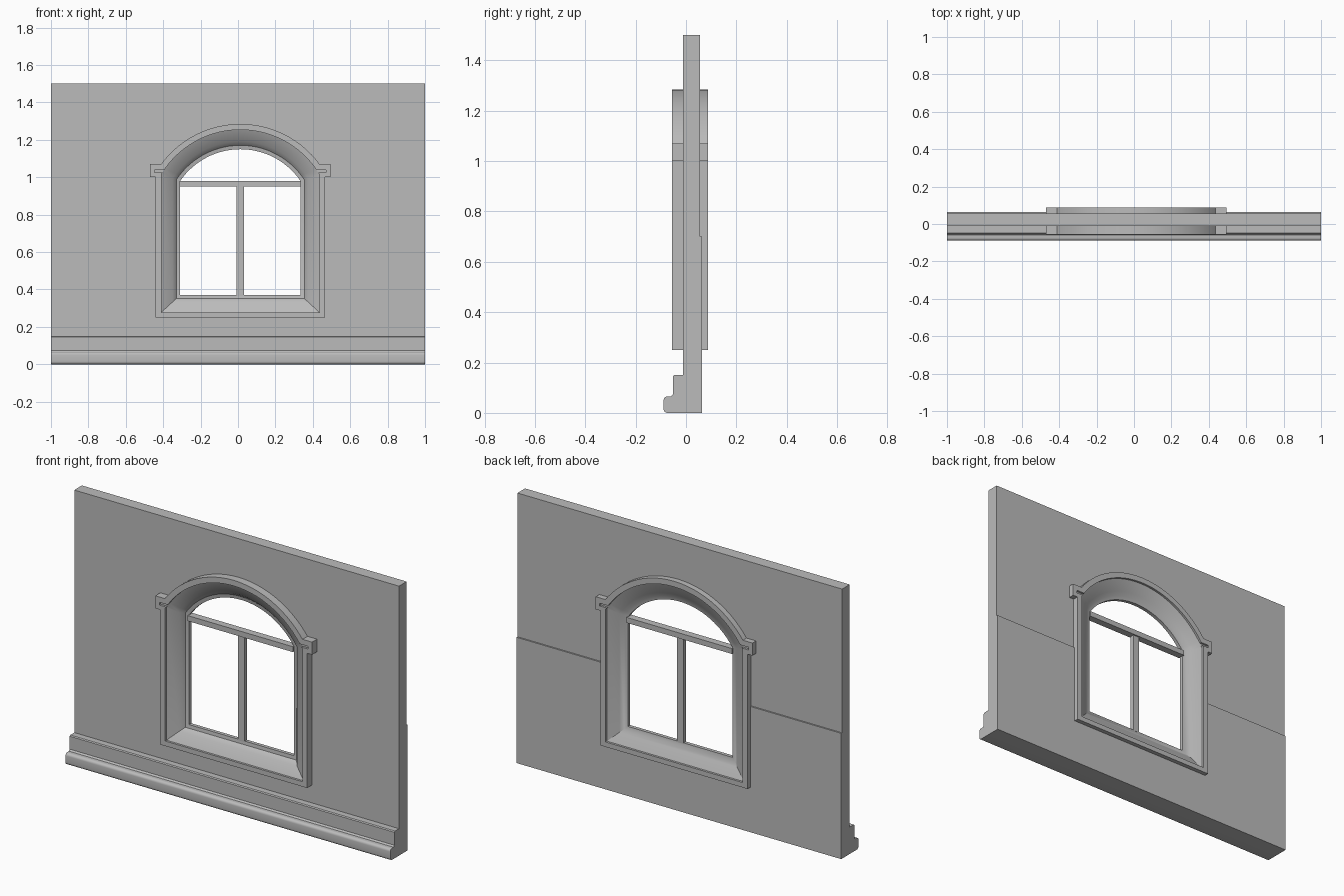
import bpy, bmesh
from math import sin, cos, asin, radians, sqrt

cube = bpy.data.objects.get("Cube")
if cube:
    bpy.data.objects.remove(cube, do_unlink=True)

stone = bpy.data.materials.new("plaster_grey")
stone.use_nodes = True
GREY = (0.5, 0.5, 0.5, 1)
stone.diffuse_color = GREY
stone.node_tree.nodes["Principled BSDF"].inputs["Base Color"].default_value = GREY

CX = 0.0125            # centre line of the window
ARC_Z = 0.76           # shared centre height of all arches
FRONT, BACK = -0.056, 0.087


def finish(name, bm, smooth=False):
    bmesh.ops.recalc_face_normals(bm, faces=bm.faces)
    mesh = bpy.data.meshes.new(name)
    bm.to_mesh(mesh)
    bm.free()
    obj = bpy.data.objects.new(name, mesh)
    bpy.context.collection.objects.link(obj)
    mesh.materials.append(stone)
    if smooth:
        bpy.ops.object.select_all(action="DESELECT")
        obj.select_set(True)
        bpy.context.view_layer.objects.active = obj
        bpy.ops.object.shade_smooth_by_angle(angle=radians(30))
    return obj


def box(name, x0, x1, y0, y1, z0, z1):
    bm = bmesh.new()
    bmesh.ops.create_cube(bm, size=1)
    for v in bm.verts:
        v.co.x = x0 if v.co.x < 0 else x1
        v.co.y = y0 if v.co.y < 0 else y1
        v.co.z = z0 if v.co.z < 0 else z1
    return finish(name, bm)


def loft(name, rings, closed=False, smooth=False):
    """Skin a list of equal rings; either cap the ends or join them up."""
    bm = bmesh.new()
    loops = [[bm.verts.new(p) for p in ring] for ring in rings]
    n = len(loops[0])
    pairs = list(zip(loops, loops[1:]))
    if closed:
        pairs.append((loops[-1], loops[0]))
    else:
        bm.faces.new(loops[0])
        bm.faces.new(loops[-1])
    for a, b in pairs:
        for i in range(n):
            j = (i + 1) % n
            bm.faces.new((a[i], a[j], b[j], b[i]))
    return finish(name, bm, smooth)


def outline(inset, y, segments=28):
    """Arched window outline, inset from the outer edge of the surround."""
    half = 0.4525 - inset
    radius = 0.525 - inset * 1.04
    sill = 0.25 + inset * 0.92
    a = asin(half / radius)
    pts = [(CX - half, y, sill), (CX + half, y, sill)]
    for i in range(segments + 1):
        t = a - 2 * a * i / segments
        pts.append((CX + radius * sin(t), y, ARC_Z + radius * cos(t)))
    return pts


def cut(obj, cutter):
    mod = obj.modifiers.new("cut", "BOOLEAN")
    mod.operation = "DIFFERENCE"
    mod.solver = "EXACT"
    mod.object = cutter
    bpy.ops.object.select_all(action="DESELECT")
    obj.select_set(True)
    bpy.context.view_layer.objects.active = obj
    bpy.ops.object.modifier_apply(modifier=mod.name)


# wall and the thicker lower sheet at the back, both pierced by the window
wall = box("wall", -1, 1, -0.012, 0.055, 0, 1.5)
panel = box("lower_back_panel", -1, 1, 0.05, 0.063, 0, 0.7)
hole = loft("window_cutter", [outline(0.02, -0.3), outline(0.02, 0.3)])
for part in (wall, panel):
    cut(part, hole)
bpy.data.objects.remove(hole, do_unlink=True)

# stepped skirting with a rounded nose
profile = [(0.0, 0.0)]
r = 0.015
for cy, cz, start in ((-0.074, r, 270), (-0.074, 0.05, 180)):
    for i in range(6):
        t = radians(start - 18 * i)
        profile.append((cy + r * cos(t), cz + r * sin(t)))
profile += [(-0.06, 0.065), (-0.052, 0.073), (-0.052, 0.145), (-0.047, 0.15), (0.0, 0.15)]
loft("skirting", [[(x, y, z) for y, z in profile] for x in (-1, 1)], smooth=True)

# moulded surround: section of inset and depth swept round the outline
section = [(0, FRONT), (0.03, FRONT), (0.03, -0.044), (0.09, -0.016), (0.11, 0.008),
           (0.13, 0.012), (0.13, 0.032), (0.11, 0.036), (0.09, 0.05),
           (0.03, 0.075), (0.03, BACK), (0, BACK)]
surround = loft("window_surround", [outline(o, y) for o, y in section],
                closed=True, smooth=True)

# shoulder blocks at the foot of the arch, with a small slot on each face
for side, name in ((-1, "right"), (1, "left")):
    def span(a, b):
        return sorted((CX + side * a, CX + side * b))
    block = box(name + "_shoulder", *span(0.424, 0.4825), FRONT, BACK, 1.0, 1.07)
    for y0, y1 in ((FRONT - 0.05, -0.044), (0.075, BACK + 0.05)):
        slot = box("slot_cutter", *span(0.40, 0.458), y0, y1, 1.025, 1.04)
        cut(block, slot)
        cut(surround, slot)
        bpy.data.objects.remove(slot, do_unlink=True)

# glazing bars
box("transom", CX - 0.325, CX + 0.325, 0.002, 0.042, 0.95, 0.98)
box("mullion", CX - 0.02, CX + 0.02, 0.01, 0.034, 0.365, 0.955)
